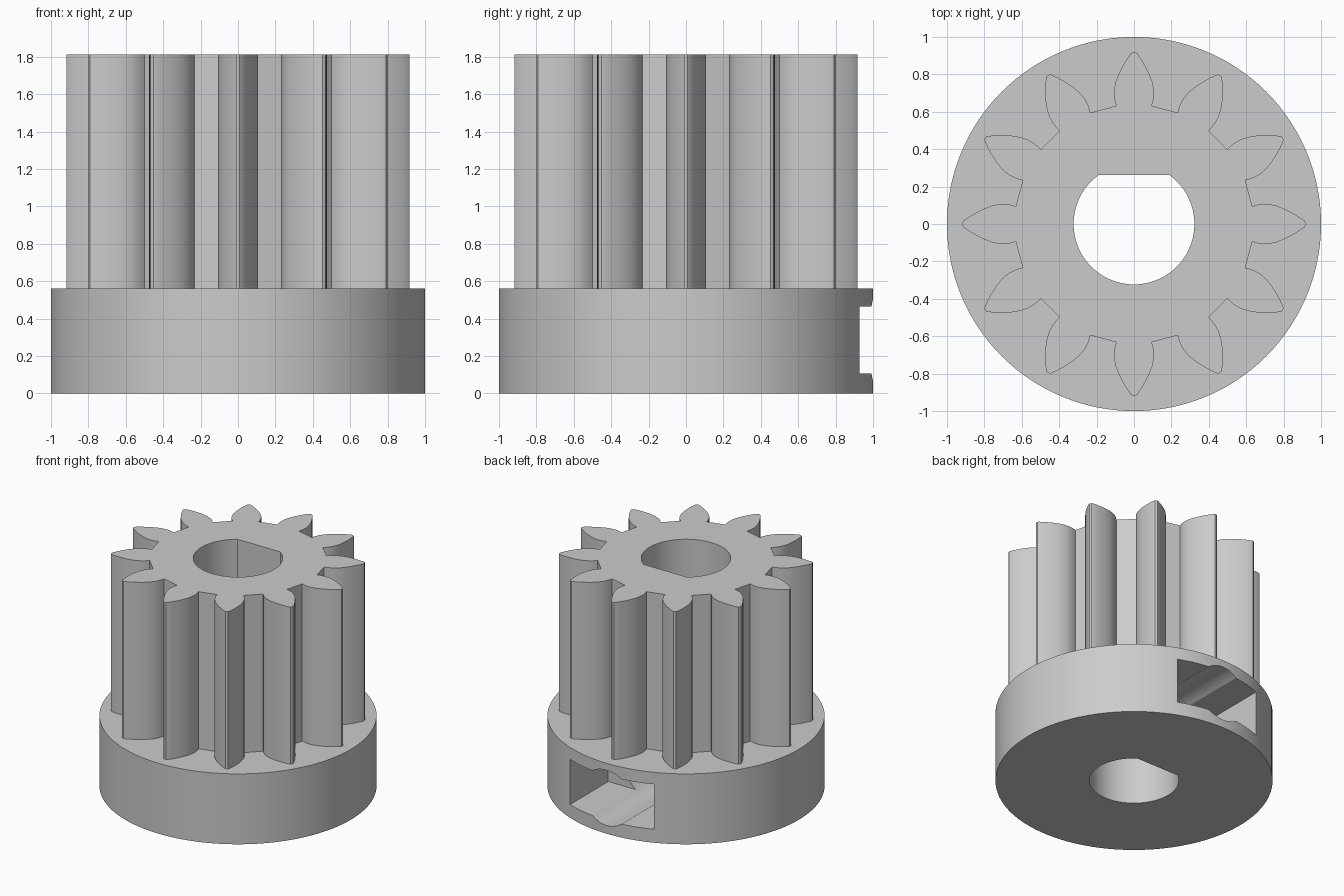
import bpy
import bmesh
from math import sin, cos, radians, pi, asin

cube = bpy.data.objects.get("Cube")
if cube:
    bpy.data.objects.remove(cube, do_unlink=True)

HEIGHT, HUB_TOP = 1.813, 0.561
TEETH = 12
SLOT_LOW, SLOT_HIGH = 0.107, 0.465
SLOT_MID = (SLOT_LOW + SLOT_HIGH) / 2

grey = bpy.data.materials.new("plain grey")
grey.use_nodes = True
grey.diffuse_color = (0.6, 0.6, 0.6, 1)
grey.node_tree.nodes["Principled BSDF"].inputs["Base Color"].default_value = (0.6, 0.6, 0.6, 1)


def prism(name, outline, low, high):
    """Extrude a counter-clockwise xy outline from low to high."""
    bm = bmesh.new()
    base = bm.faces.new([bm.verts.new((x, y, low)) for x, y in outline])
    top = bmesh.ops.extrude_face_region(bm, geom=[base])["geom"]
    verts = [v for v in top if isinstance(v, bmesh.types.BMVert)]
    bmesh.ops.translate(bm, verts=verts, vec=(0, 0, high - low))
    bmesh.ops.recalc_face_normals(bm, faces=bm.faces)
    mesh = bpy.data.meshes.new(name)
    bm.to_mesh(mesh)
    bm.free()
    mesh.materials.append(grey)
    obj = bpy.data.objects.new(name, mesh)
    bpy.context.collection.objects.link(obj)
    return obj


def arc(radius, start, end, steps):
    return [(radius * cos(start + (end - start) * i / steps),
             radius * sin(start + (end - start) * i / steps)) for i in range(steps + 1)]


def combine(target, tool, operation):
    """Apply a boolean and remove the tool."""
    mod = target.modifiers.new(operation, "BOOLEAN")
    mod.operation, mod.solver, mod.object = operation, "EXACT", tool
    bpy.context.view_layer.objects.active = target
    bpy.ops.object.modifier_apply(modifier=mod.name)
    bpy.data.objects.remove(tool, do_unlink=True)


# Hub disc
pinion = prism("pinion", arc(1, 0, 2 * pi, 128)[:-1], 0, HUB_TOP)

# Toothed barrel: one flank as (radius, half width), mirrored and repeated
flank = [(0.632, 0.095), (0.66, 0.103), (0.69, 0.107), (0.72, 0.106), (0.76, 0.098),
         (0.80, 0.083), (0.84, 0.063), (0.88, 0.039), (0.91, 0.018), (0.918, 0.009)]
tooth = [(r, -w) for r, w in flank] + [(r, w) for r, w in reversed(flank)]
gear_outline = []
for i in range(TEETH):
    a = 2 * pi * i / TEETH
    gear_outline += [(r * cos(a) - w * sin(a), r * sin(a) + w * cos(a)) for r, w in tooth]
combine(pinion, prism("barrel", gear_outline, 0.3, HEIGHT), "UNION")

# D-shaped shaft bore, flat towards the back
bore_radius, flat = 0.323, 0.262
flat_angle = asin(flat / bore_radius)
bore = arc(bore_radius, pi - flat_angle, 2 * pi + flat_angle, 72)
combine(pinion, prism("bore", bore, -0.2, 2), "DIFFERENCE")

# Nut pocket in the back of the hub
pocket = [(-0.37, 0.45), (0.37, 0.45), (0.37, 1.2), (-0.37, 1.2)]
combine(pinion, prism("nut_pocket", pocket, SLOT_LOW, SLOT_HIGH), "DIFFERENCE")

# Round screw hole from the back into the bore
screw = prism("screw_hole", arc(0.22, 0, 2 * pi, 48)[:-1], 0, 1.2)
screw.rotation_euler.x = radians(-90)
screw.location.z = SLOT_MID
bpy.context.view_layer.update()
combine(pinion, screw, "DIFFERENCE")

# Smooth walls, sharp corners
bpy.ops.object.select_all(action="DESELECT")
pinion.select_set(True)
bpy.context.view_layer.objects.active = pinion
bpy.ops.object.shade_smooth_by_angle(angle=radians(30))
